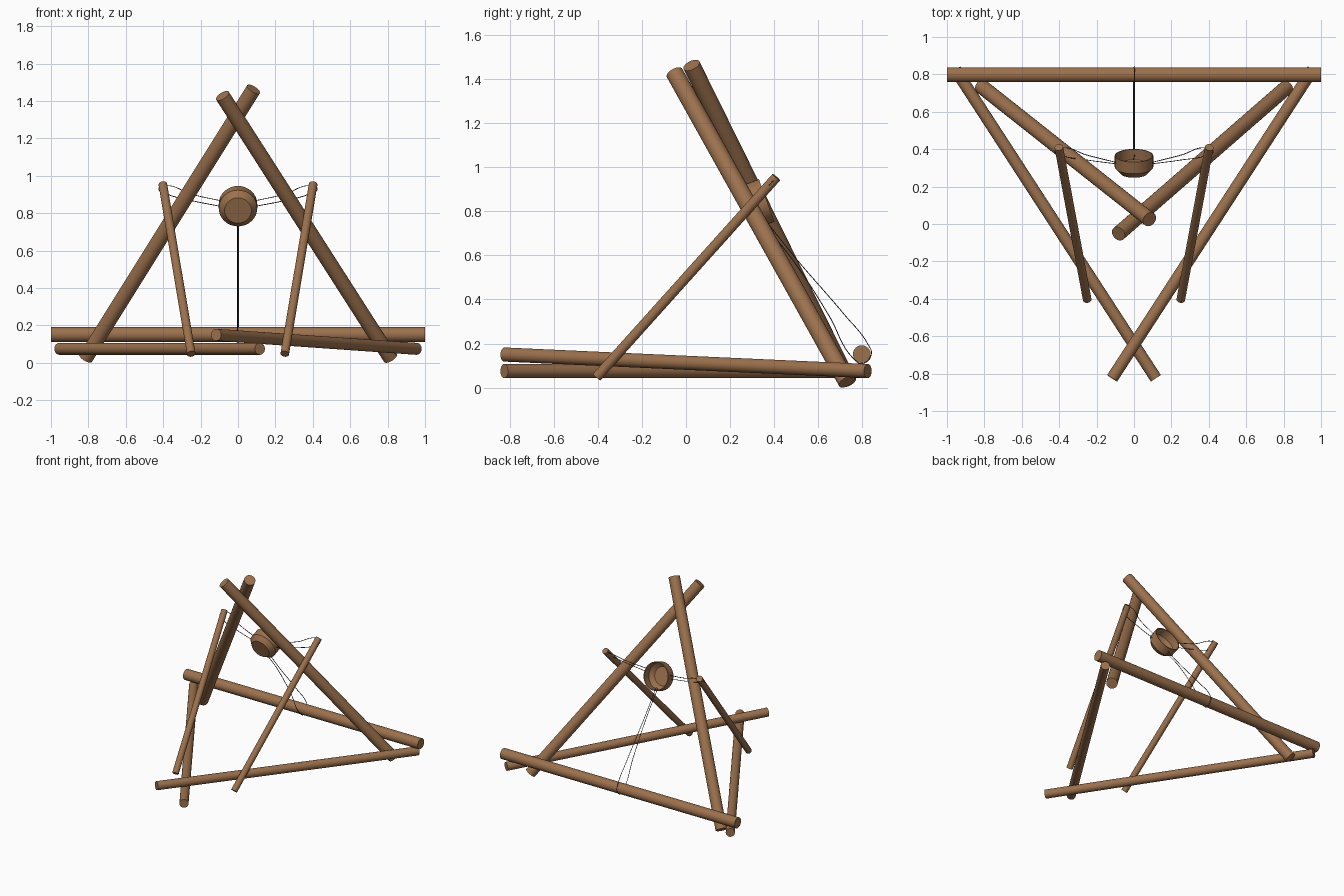
import bpy, bmesh, math
from mathutils import Vector

if "Cube" in bpy.data.objects:
    bpy.data.objects.remove(bpy.data.objects["Cube"])


def material(name, rgb):
    m = bpy.data.materials.new(name)
    m.diffuse_color = (*rgb, 1)
    m.use_nodes = True
    m.node_tree.nodes["Principled BSDF"].inputs["Base Color"].default_value = m.diffuse_color
    return m


WOOD = material("brown_wood", (0.33, 0.165, 0.075))
ROPE = material("dark_rope", (0.05, 0.05, 0.05))


def smooth(ob, angle=35):
    bpy.ops.object.select_all(action='DESELECT')
    ob.select_set(True)
    bpy.context.view_layer.objects.active = ob
    bpy.ops.object.shade_smooth_by_angle(angle=math.radians(angle))


def log(name, a, b, r):
    """Round pole between two points."""
    a, b = Vector(a), Vector(b)
    d = b - a
    bpy.ops.mesh.primitive_cylinder_add(vertices=24, radius=r, depth=d.length, location=(a + b) / 2)
    ob = bpy.context.object
    ob.name = name
    ob.rotation_euler = d.to_track_quat('Z', 'Y').to_euler()
    ob.data.materials.append(WOOD)
    smooth(ob)
    return ob


def cord(name, pts):
    """Thin rope through a few points."""
    cu = bpy.data.curves.new(name, 'CURVE')
    cu.dimensions = '3D'
    cu.bevel_depth = 0.0022
    cu.bevel_resolution = 1
    cu.resolution_u = 8
    s = cu.splines.new('BEZIER')
    s.bezier_points.add(len(pts) - 1)
    for bp, p in zip(s.bezier_points, pts):
        bp.co = p
        bp.handle_left_type = bp.handle_right_type = 'AUTO'
    cu.materials.append(ROPE)
    ob = bpy.data.objects.new(name, cu)
    bpy.context.collection.objects.link(ob)
    bpy.ops.object.select_all(action='DESELECT')
    ob.select_set(True)
    bpy.context.view_layer.objects.active = ob
    bpy.ops.object.convert(target='MESH')


# Base triangle
log("back_beam", (-1, 0.798, 0.152), (1, 0.798, 0.152), 0.04)
log("base_log_left", (-0.955, 0.825, 0.075), (0.117, -0.825, 0.075), 0.032)
log("base_log_right", (0.955, 0.825, 0.075), (-0.117, -0.825, 0.15), 0.032)

# Crossed leaning legs
log("leaning_leg_left", (-0.815, 0.735, 0.026), (0.083, 0.025, 1.463), 0.04)
log("leaning_leg_right", (0.815, 0.73, 0.026), (-0.083, -0.052, 1.428), 0.04)

# Thin props and their rope loops
for side, s in (("left", -1), ("right", 1)):
    log("prop_" + side, (s * 0.402, 0.41, 0.955), (s * 0.25, -0.405, 0.048), 0.023)
    cord("side_rope_" + side, [(s * x, y, z) for x, y, z in (
        (0.098, 0.33, 0.868), (0.25, 0.368, 0.902), (0.385, 0.408, 0.948),
        (0.424, 0.39, 0.932), (0.385, 0.366, 0.905),
        (0.25, 0.342, 0.868), (0.098, 0.322, 0.838))])

# Cup: lathed profile (radius, height), opening tilted backward and upward
profile = [(0.072, 0), (0.103, 0.034), (0.103, 0.1), (0.097, 0.1), (0.097, 0.04), (0.068, 0.01)]
N = 32
bm = bmesh.new()
rings = [[bm.verts.new((r * math.cos(2 * math.pi * i / N), r * math.sin(2 * math.pi * i / N), h))
          for i in range(N)] for r, h in profile]
for a, b in zip(rings, rings[1:]):
    for i in range(N):
        j = (i + 1) % N
        bm.faces.new((a[i], a[j], b[j], b[i]))
bm.faces.new(rings[0])
bm.faces.new(rings[-1])
bmesh.ops.recalc_face_normals(bm, faces=bm.faces)
me = bpy.data.meshes.new("cup")
bm.to_mesh(me)
bm.free()
me.materials.append(WOOD)
cup = bpy.data.objects.new("cup", me)
bpy.context.collection.objects.link(cup)
cup.location = (0, 0.272, 0.815)
cup.rotation_euler = (math.radians(-70), 0, 0)
smooth(cup)

# Trailing rope looped round the back beam
cord("trailing_rope", [
    (0.002, 0.36, 0.76), (0.002, 0.5, 0.585), (0.002, 0.72, 0.33), (0.002, 0.825, 0.198),
    (0.001, 0.841, 0.15), (0, 0.8, 0.109), (-0.002, 0.757, 0.135),
    (-0.003, 0.65, 0.325), (-0.003, 0.48, 0.585), (-0.002, 0.345, 0.75)])
